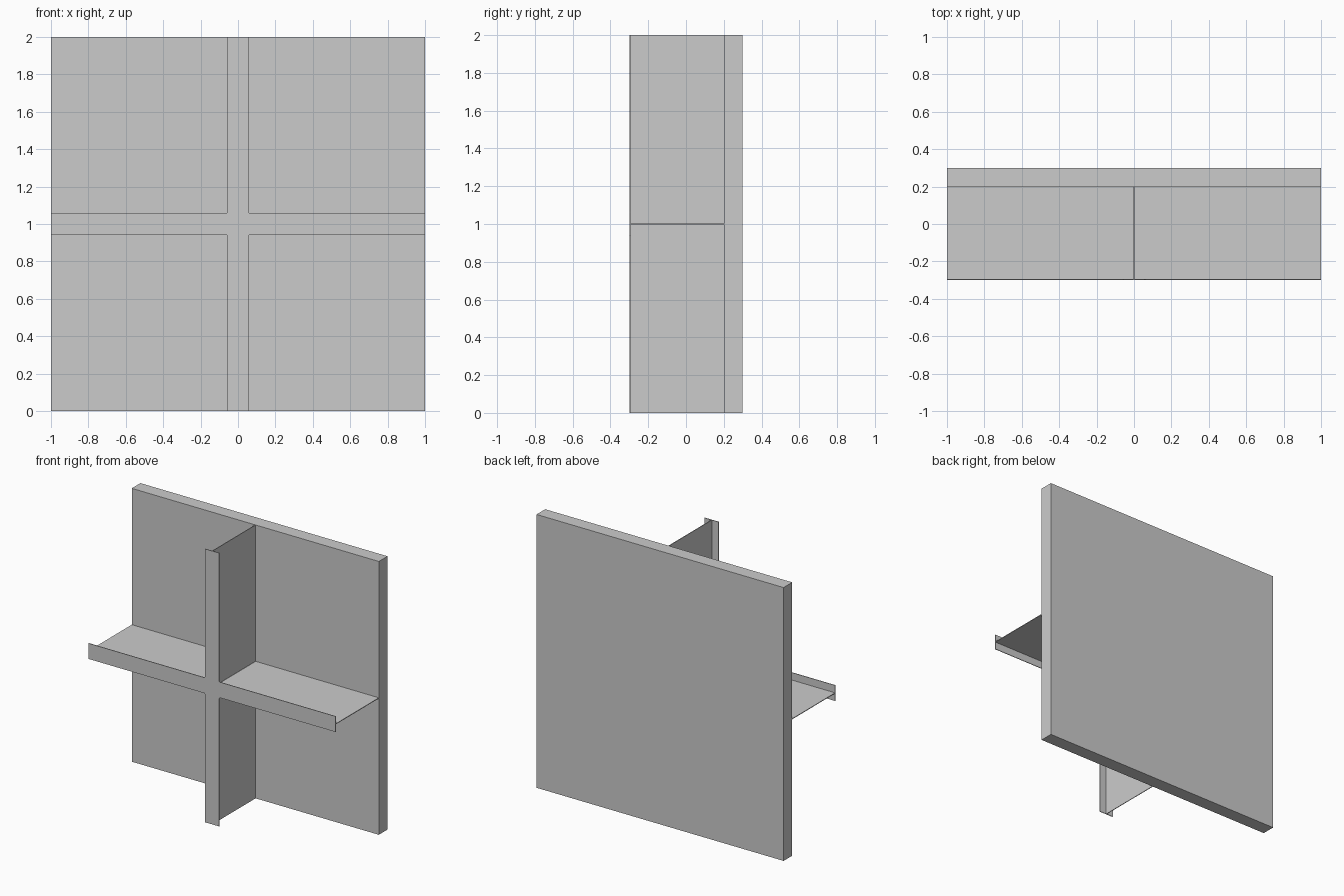
import bpy, bmesh
from math import sin, cos, pi

if "Cube" in bpy.data.objects:
    bpy.data.objects.remove(bpy.data.objects["Cube"])

T = 0.005      # sheet thickness
W = 0.057      # half width of the front flange
R = 0.01       # fillet in the inner corners of the cross
FRONT, WALL, BACK = -0.3, 0.2, 0.3


def prism(name, outline, y0, y1):
    """Extrude an x-z outline from y0 to y1."""
    bm = bmesh.new()
    face = bm.faces.new([bm.verts.new((x, y0, z)) for x, z in outline])
    ext = bmesh.ops.extrude_face_region(bm, geom=[face])
    new = [v for v in ext["geom"] if isinstance(v, bmesh.types.BMVert)]
    bmesh.ops.translate(bm, verts=new, vec=(0, y1 - y0, 0))
    bmesh.ops.recalc_face_normals(bm, faces=bm.faces)
    mesh = bpy.data.meshes.new(name)
    bm.to_mesh(mesh)
    bm.free()
    obj = bpy.data.objects.new(name, mesh)
    bpy.context.collection.objects.link(obj)
    return obj


def cross(w, r, steps):
    """Cross outline with filleted inner corners, one quadrant turned four times."""
    c = w + r
    quad = [(1, -w), (1, w)]
    quad += [(c - r * sin(a), c - r * cos(a))
             for a in (pi / 2 * i / steps for i in range(steps + 1))]
    pts = []
    for _ in range(4):
        pts += quad
        quad = [(-z, x) for x, z in quad]
    return [(x, z + 1) for x, z in pts]


# Thick square panel at the back
prism("back_panel", [(-1, 0), (1, 0), (1, 2), (-1, 2)], WALL, BACK)

# Thin crossing webs standing out from the panel
prism("stiffener_webs", cross(T / 2, 0.001, 1), FRONT + T, WALL)

# Cross-shaped flange capping the webs
prism("front_flange", cross(W, R, 4), FRONT, FRONT + T)
